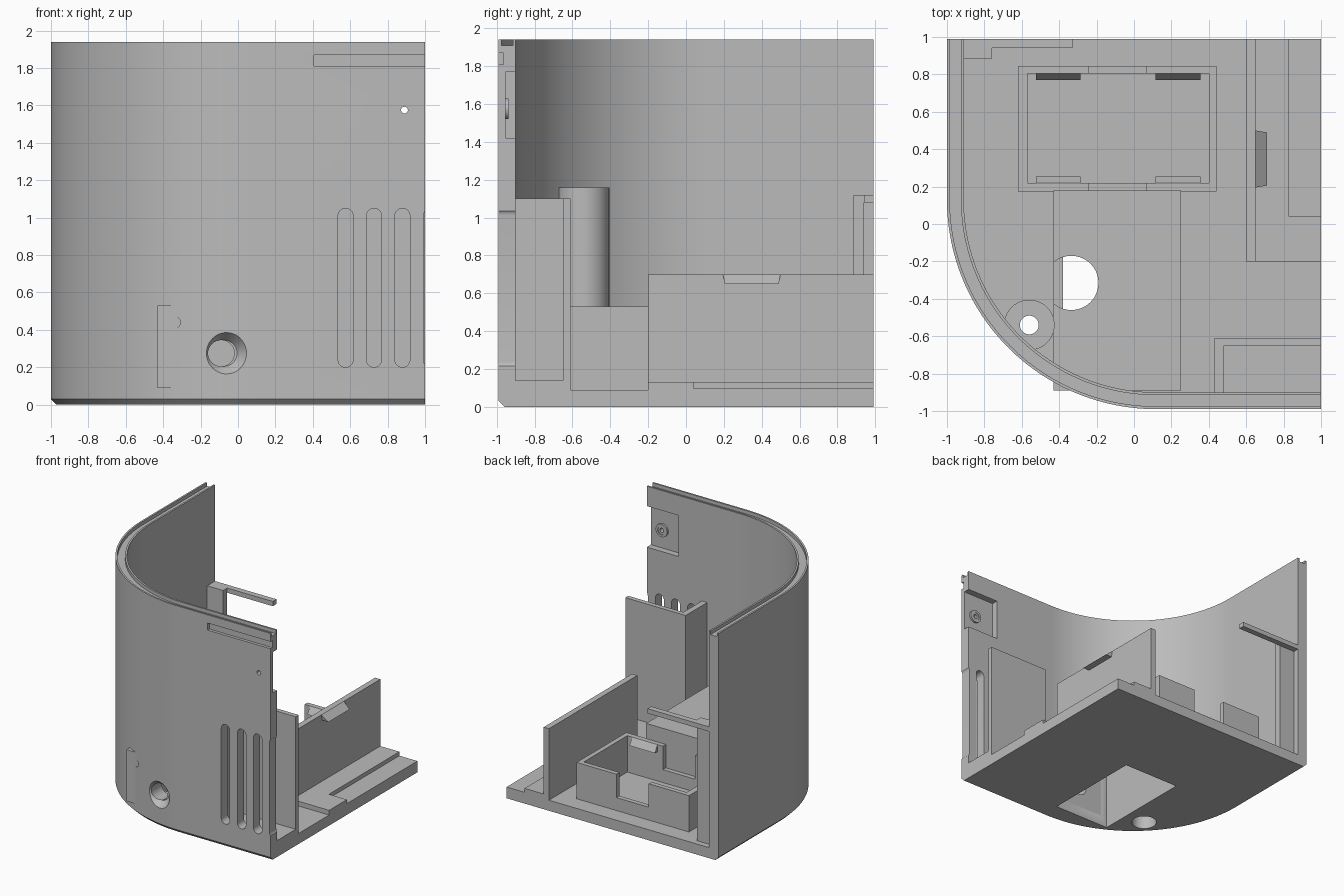
import bpy, bmesh, math

cube = bpy.data.objects.get("Cube")
if cube:
    bpy.data.objects.remove(cube, do_unlink=True)

grey = bpy.data.materials.new("light grey plastic")
grey.use_nodes = True
COLOUR = (0.5, 0.5, 0.5, 1)
grey.diffuse_color = COLOUR
grey.node_tree.nodes["Principled BSDF"].inputs["Base Color"].default_value = COLOUR

BACK, RADIUS, FLOOR, TOP = 0.99, 1.12, 0.09, 1.94


def finish(name, bm):
    bmesh.ops.recalc_face_normals(bm, faces=bm.faces)
    mesh = bpy.data.meshes.new(name)
    bm.to_mesh(mesh)
    bm.free()
    mesh.materials.append(grey)
    ob = bpy.data.objects.new(name, mesh)
    bpy.context.collection.objects.link(ob)
    return ob


def loft(name, loops):
    """Closed solid through a stack of matching point loops."""
    bm = bmesh.new()
    rings = [[bm.verts.new(p) for p in loop] for loop in loops]
    for a, b in zip(rings, rings[1:]):
        for i in range(len(a)):
            j = (i + 1) % len(a)
            bm.faces.new((a[i], a[j], b[j], b[i]))
    bm.faces.new(rings[0])
    bm.faces.new(rings[-1])
    return finish(name, bm)


def box(name, x, y, z):
    return loft(name, [[(x[0], y[0], h), (x[1], y[0], h), (x[1], y[1], h), (x[0], y[1], h)] for h in z])


def rod(name, centre, r, depth, axis="Z", r2=None):
    bm = bmesh.new()
    bmesh.ops.create_cone(bm, cap_ends=True, segments=40, radius1=r,
                          radius2=r if r2 is None else r2, depth=depth)
    if axis == "Y":
        for v in bm.verts:
            v.co = (v.co.x, -v.co.z, v.co.y)
    for v in bm.verts:
        v.co = [a + b for a, b in zip(v.co, centre)]
    return finish(name, bm)


def cut(targets, cutter):
    for ob in targets:
        mod = ob.modifiers.new("cut", "BOOLEAN")
        mod.operation, mod.solver, mod.object = "DIFFERENCE", "EXACT", cutter
        bpy.context.view_layer.objects.active = ob
        bpy.ops.object.modifier_apply(modifier=mod.name)
    bpy.data.objects.remove(cutter, do_unlink=True)


def curve_line(inset, reach_x, reach_y):
    """Front edge, round corner and left edge, moved inwards by inset."""
    r, cx, cy = RADIUS - inset, RADIUS - 1, RADIUS - BACK
    arc = [(cx - r * math.sin(t), cy - r * math.cos(t))
           for t in (math.pi / 2 * i / 48 for i in range(49))]
    return [(reach_x, -BACK + inset)] + arc + [(-1 + inset, reach_y)]


def region(inset, z, reach_x=1, reach_y=BACK):
    return [(x, y, z) for x, y in curve_line(inset, reach_x, reach_y) + [(reach_x, reach_y)]]


# Shell: floor and curved wall with a chamfered foot
shell = loft("shell", [region(0.03, 0), region(0, 0.03), region(0, TOP)])
cut([shell], loft("cavity", [region(0.09, z, 1.3, 1.3) for z in (FLOOR, 2.2)]))

# Groove along the rim
band = curve_line(0.015, 1.3, 1.3) + curve_line(0.075, 1.3, 1.3)[::-1]
cut([shell], loft("rim_groove", [[(x, y, z) for x, y in band] for z in (1.91, 2.2)]))

# Vent slots with round ends
for i in range(4):
    cx = 0.575 + 0.152 * i
    ends = [(cx + 0.04 * math.cos(t), 0.625 + (0.385 if k < 13 else -0.385) + 0.04 * math.sin(t))
            for k, t in enumerate([math.pi * j / 12 for j in range(13)] +
                                  [math.pi + math.pi * j / 12 for j in range(13)])]
    cut([shell], loft("vent", [[(x, y, z) for x, z in ends] for y in (-1.1, -0.8)]))

# Outside label recess, inside pocket with ring, and pin holes
cut([shell], box("recess", (0.405, 1.2), (-1.2, -0.965), (1.81, 1.87)))
cut([shell], box("pocket", (0.7, 1.2), (-0.955, -0.8), (1.42, 1.77)))
ring = rod("pocket_ring", (0.89, -0.948, 1.575), 0.055, 0.018, "Y")
cut([ring], rod("ring_bore", (0.89, -0.935, 1.575), 0.035, 0.02, "Y"))
cut([shell, ring], rod("pin_hole", (0.89, -0.95, 1.575), 0.018, 0.3, "Y"))
cut([shell], rod("wire_hole", (-0.34, -0.9, 0.44), 0.032, 0.16, "Y"))

# Hollow compartment, open below, with a round opening on top
chamber = box("compartment", (-0.43, 0.25), (-0.89, 0.18), (FLOOR, 0.53))
cut([shell, chamber], box("chamber_space", (-0.38, 0.15), (-0.8, 0.08), (-0.2, 0.48)))
cut([chamber], rod("top_opening", (-0.335, -0.315, 0.5), 0.145, 0.2))

# Cone-shaped socket in the front
cut([shell, chamber], rod("socket_cone", (-0.075, -0.96, 0.275), 0.07, 0.08, "Y", 0.13))
cut([shell, chamber], rod("socket_hole", (-0.09, -0.85, 0.275), 0.07, 0.2, "Y"))

# Screw pillar
pillar = rod("screw_pillar", (-0.56, -0.54, 0.61), 0.135, 1.1)
cut([shell, pillar], rod("screw_hole", (-0.56, -0.54, 0.6), 0.05, 1.6))
cut([shell, pillar], rod("screw_head_hole", (-0.56, -0.54, 0.1), 0.1, 0.8))

# Tray for a cell, with a notch in both long walls
tray = box("cell_tray", (-0.62, 0.44), (0.175, 0.845), (0.08, 0.4))
cut([tray], box("tray_space", (-0.57, 0.4), (0.22, 0.805), (0.0, 0.6)))
cut([tray], box("tray_notch", (-0.24, 0.065), (0.0, 1.0), (0.2, 0.6)))


# Snap clips: sloped above, flat below
def clip(name, profile, x):
    return loft(name, [[(h, y, z) for y, z in profile] for h in x])


for x in ((-0.525, -0.285), (0.115, 0.355)):
    for wall, tip in ((0.22, 0.255), (0.805, 0.77)):
        clip("tray_clip", [(wall, 0.4), (tip, 0.34), (wall, 0.34)], x)
loft("divider_clip", [[(0.65, a, 0.7), (0.71, b, 0.65), (0.65, b, 0.65)]
                      for a, b in ((0.195, 0.205), (0.5, 0.49))])

# Divider wall and the stepped floor beside it
box("divider", (0.6, 0.65), (-0.2, BACK), (0.08, 0.7))
step = box("raised_floor", (0.64, 1), (-0.2, BACK), (0.08, 0.13))
cut([step], box("floor_step", (0.83, 1.2), (0.04, 1.2), (0.096, 0.3)))

# Corner screen behind the vents
box("screen_back", (0.43, 1), (-0.65, -0.61), (0.08, 1.1))
box("screen_side", (0.43, 0.48), (-0.91, -0.61), (0.08, 1.1))
box("screen_floor", (0.45, 1), (-0.91, -0.63), (0.08, 0.14))

# Post and arm at the back of the left wall
box("rear_post", (-0.92, -0.76), (0.885, 0.94), (0.08, 1.12))
box("rear_arm", (-0.92, -0.33), (0.94, BACK), (1.08, 1.12))

# Smooth round faces, sharp edges
bpy.ops.object.select_all(action="DESELECT")
for ob in bpy.context.scene.objects:
    if ob.type == "MESH":
        ob.select_set(True)
bpy.context.view_layer.objects.active = shell
bpy.ops.object.shade_smooth_by_angle(angle=math.radians(30))
